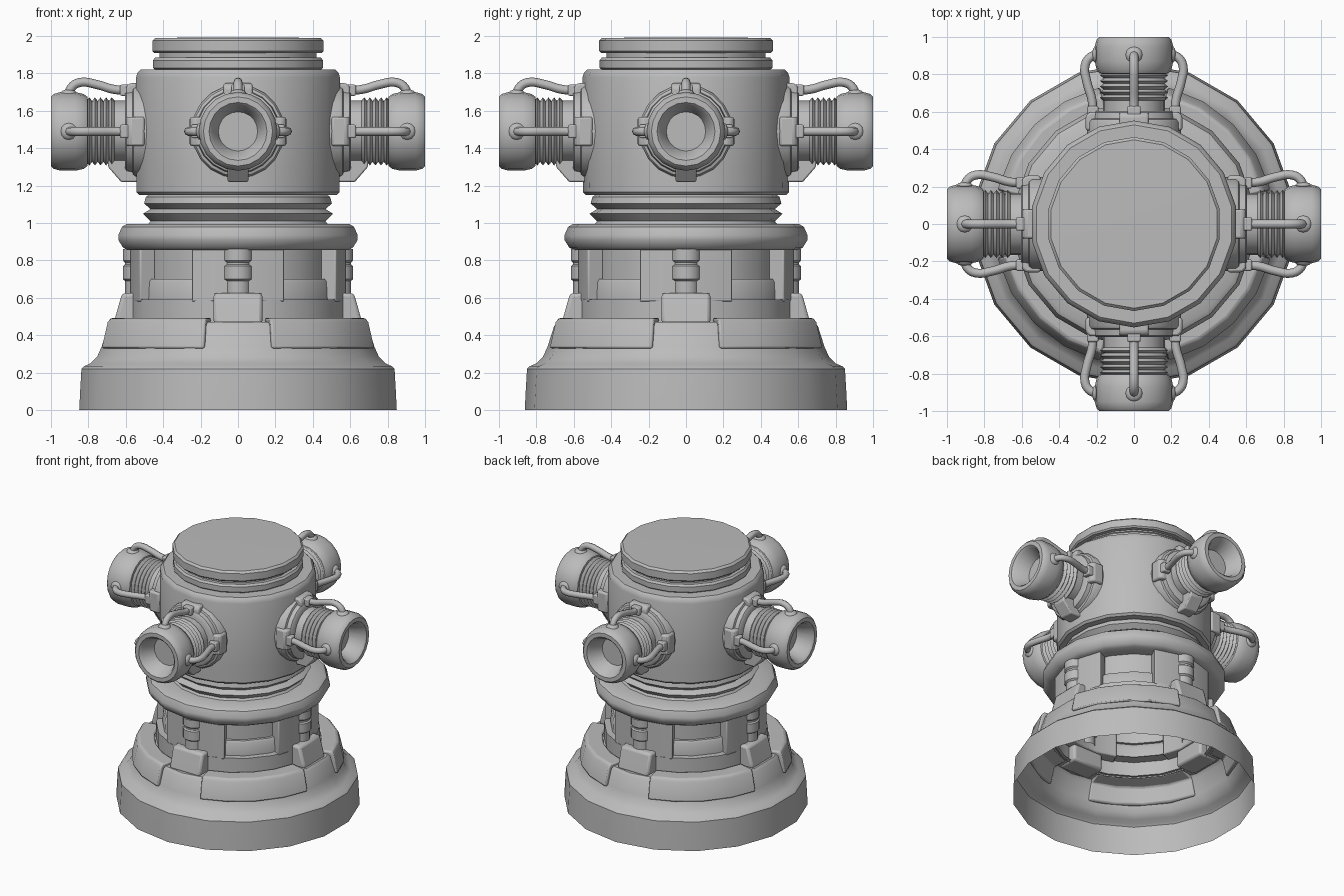
import bpy, bmesh
from math import pi, cos, sin, radians
from mathutils import Matrix, Vector

cube = bpy.data.objects.get("Cube")
if cube:
    bpy.data.objects.remove(cube, do_unlink=True)

grey = bpy.data.materials.new("plain_grey")
grey.use_nodes = True
grey.diffuse_color = (0.5, 0.5, 0.5, 1)
grey.node_tree.nodes["Principled BSDF"].inputs["Base Color"].default_value = (0.5, 0.5, 0.5, 1)

SIDES = 18
PORT_Z = 1.49


def finish(name, bm, matrix=Matrix(), bevel=0):
    """Turn a bmesh into a smooth-shaded object with sharp corners."""
    bmesh.ops.recalc_face_normals(bm, faces=bm.faces)
    mesh = bpy.data.meshes.new(name)
    bm.to_mesh(mesh)
    bm.free()
    mesh.materials.append(grey)
    mesh.shade_smooth()
    mesh.set_sharp_from_angle(angle=radians(35))
    obj = bpy.data.objects.new(name, mesh)
    bpy.context.collection.objects.link(obj)
    obj.matrix_world = matrix
    if bevel:
        mod = obj.modifiers.new("soft_edges", "BEVEL")
        mod.width = bevel
        mod.segments = 2
        mod.limit_method = "ANGLE"
        mod.angle_limit = radians(40)
    return obj


def lathe(name, profile, matrix=Matrix(), sides=SIDES):
    """Spin (radius, height) points around z, leaving the ends open."""
    bm = bmesh.new()
    rings = []
    for r, z in profile:
        if r == 0:
            rings.append([bm.verts.new((0, 0, z))] * sides)
        else:
            angles = [pi / 2 + 2 * pi * i / sides for i in range(sides)]
            rings.append([bm.verts.new((r * cos(a), r * sin(a), z)) for a in angles])
    for low, high in zip(rings, rings[1:]):
        for i in range(sides):
            j = (i + 1) % sides
            corners = dict.fromkeys((low[i], low[j], high[j], high[i]))
            bm.faces.new(list(corners))
    return finish(name, bm, matrix)


def sector(name, profile, middle, half, steps, bevel):
    """Sweep a closed (radius, height) section through part of a turn."""
    bm = bmesh.new()
    rings = []
    for i in range(steps + 1):
        a = radians(middle - half + 2 * half * i / steps)
        rings.append([bm.verts.new((r * cos(a), r * sin(a), z)) for r, z in profile])
    n = len(profile)
    for a, b in zip(rings, rings[1:]):
        for i in range(n):
            bm.faces.new((a[i], a[(i + 1) % n], b[(i + 1) % n], b[i]))
    bm.faces.new(rings[0])
    bm.faces.new(rings[-1])
    return finish(name, bm, bevel=bevel)


def prism(name, profile, half_width, matrix, bevel):
    """Extrude a closed (x, z) outline evenly to both sides in y."""
    bm = bmesh.new()
    a = [bm.verts.new((x, -half_width, z)) for x, z in profile]
    b = [bm.verts.new((x, half_width, z)) for x, z in profile]
    bm.faces.new(a)
    bm.faces.new(b)
    for i in range(len(a)):
        j = (i + 1) % len(a)
        bm.faces.new((a[i], a[j], b[j], b[i]))
    return finish(name, bm, matrix, bevel)


def pipe(name, points, radius, matrix):
    curve = bpy.data.curves.new(name, "CURVE")
    curve.dimensions = "3D"
    curve.bevel_depth = radius
    curve.bevel_resolution = 2
    curve.resolution_u = 4
    curve.use_fill_caps = True
    spline = curve.splines.new("BEZIER")
    spline.bezier_points.add(len(points) - 1)
    for bp, (x, z) in zip(spline.bezier_points, points):
        bp.co = (x, 0, z)
        bp.handle_left_type = bp.handle_right_type = "AUTO"
    curve.materials.append(grey)
    obj = bpy.data.objects.new(name, curve)
    bpy.context.collection.objects.link(obj)
    obj.matrix_world = matrix


# Hollow base skirt, open underneath
lathe("base_skirt", [(.862, 0), (.857, .1), (.85, .22), (.835, .235), (.8, .25),
                     (.765, .285), (.74, .34), (.705, .45), (.685, .47), (.56, .47)])

# Drum wall, recessed window panels and the collar above
lathe("drum_sill", [(.58, .46), (.58, .59), (.5, .59)])
lathe("window_panels", [(.535, .59), (.53, .685), (.52, .7), (.5, .7), (.5, .87)])
lathe("collar", [(.5, .855), (.6, .855), (.625, .87), (.65, .91), (.65, .935),
                 (.63, .98), (.605, .995), (.46, .995)])

# Bellows neck
lathe("neck_bellows", [(.49, .99), (.475, 1.01), (.515, 1.05), (.475, 1.075),
                       (.51, 1.105), (.5, 1.14), (.47, 1.16)])

# Head and the stepped lid
lathe("head", [(.44, 1.15), (.535, 1.15), (.55, 1.165), (.553, 1.3), (.553, 1.78),
               (.545, 1.805), (.53, 1.82), (.4, 1.82)])
lathe("lid_lower_ring", [(.45, 1.82), (.462, 1.83), (.462, 1.87), (.45, 1.885), (.425, 1.885),
                         (.425, 1.915)])
lathe("lid", [(.42, 1.91), (.455, 1.91), (.465, 1.92), (.465, 1.975), (.45, 1.99), (0, 1.993)])

plate = [(.755, .33), (.722, .47), (.705, .492), (.59, .492), (.59, .47), (.69, .45), (.72, .33)]
post = [(.58, .58), (.58, .87), (.49, .87), (.49, .58)]
foot = [(.5, .46), (.665, .46), (.655, .5), (.62, .625), (.5, .63)]
wedge = [(.5, 1.22), (.625, 1.22), (.695, 1.3), (.695, 1.34), (.5, 1.34)]
clamp = [(.5, .17), (.6, .17), (.6, .235), (.58, .258), (.5, .258)]
clamp_cap = [(.58, .19), (.63, .19), (.63, .25), (.58, .25)]
hose = [(.905, .18), (.893, .232), (.845, .262), (.76, .252), (.66, .224), (.58, .22)]
nozzle = [(.15, .8), (.185, .805), (.2, .825), (.21, .87), (.21, .95), (.2, .985),
          (.185, 1.0), (.155, 1.0), (.14, .985), (.105, .88), (0, .88)]
ribs = [(.165, .55), (.165, .66)]
for i in range(5):
    ribs += [(.182, .675 + .03 * i), (.163, .69 + .03 * i)]
flange = [(.25, .42), (.25, .545), (.24, .56), (.225, .565), (.22, .595), (.205, .605), (.15, .605)]
column = [(.07, .62), (.07, .69), (.082, .7), (.082, .77), (.072, .778), (.072, .79),
          (.082, .8), (.082, .86)]

# Four identical quarters
for k in range(4):
    turn = Matrix.Rotation(k * pi / 2, 4, "Z")
    sector("base_plate", plate, 45 + 90 * k, 31, 4, .012)
    sector("drum_post", post, 90 * k, 25.5, 3, .008)

    # Pillar between windows
    prism("pillar_foot", foot, .13, turn, .018)
    lathe("pillar_column", column, turn @ Matrix.Translation((.535, 0, 0)), 14)

    # Side port
    axis = turn @ Matrix.Translation((0, 0, PORT_Z))
    spin = axis @ Matrix.Rotation(pi / 2, 4, "Y")
    lathe("port_flange", flange, spin, 20)
    lathe("port_bellows", ribs + [(.16, .83)], spin, 20)
    lathe("port_nozzle", nozzle, spin, 20)
    prism("port_wedge", wedge, .055, turn, .008)

    # Hoses on the top and both sides of the port
    for step in (-1, 0, 1):
        around = axis @ Matrix.Rotation(step * pi / 2, 4, "X")
        prism("hose_clamp", clamp, .078, around, .012)
        prism("hose_socket", clamp_cap, .036, around, .008)
        pipe("hose", hose, .024, around)
        bm = bmesh.new()
        bmesh.ops.create_uvsphere(bm, u_segments=12, v_segments=8, radius=.046)
        bmesh.ops.scale(bm, vec=Vector((1, 1, .55)), verts=bm.verts)
        finish("hose_knob", bm, around @ Matrix.Translation((.905, 0, .2)))
